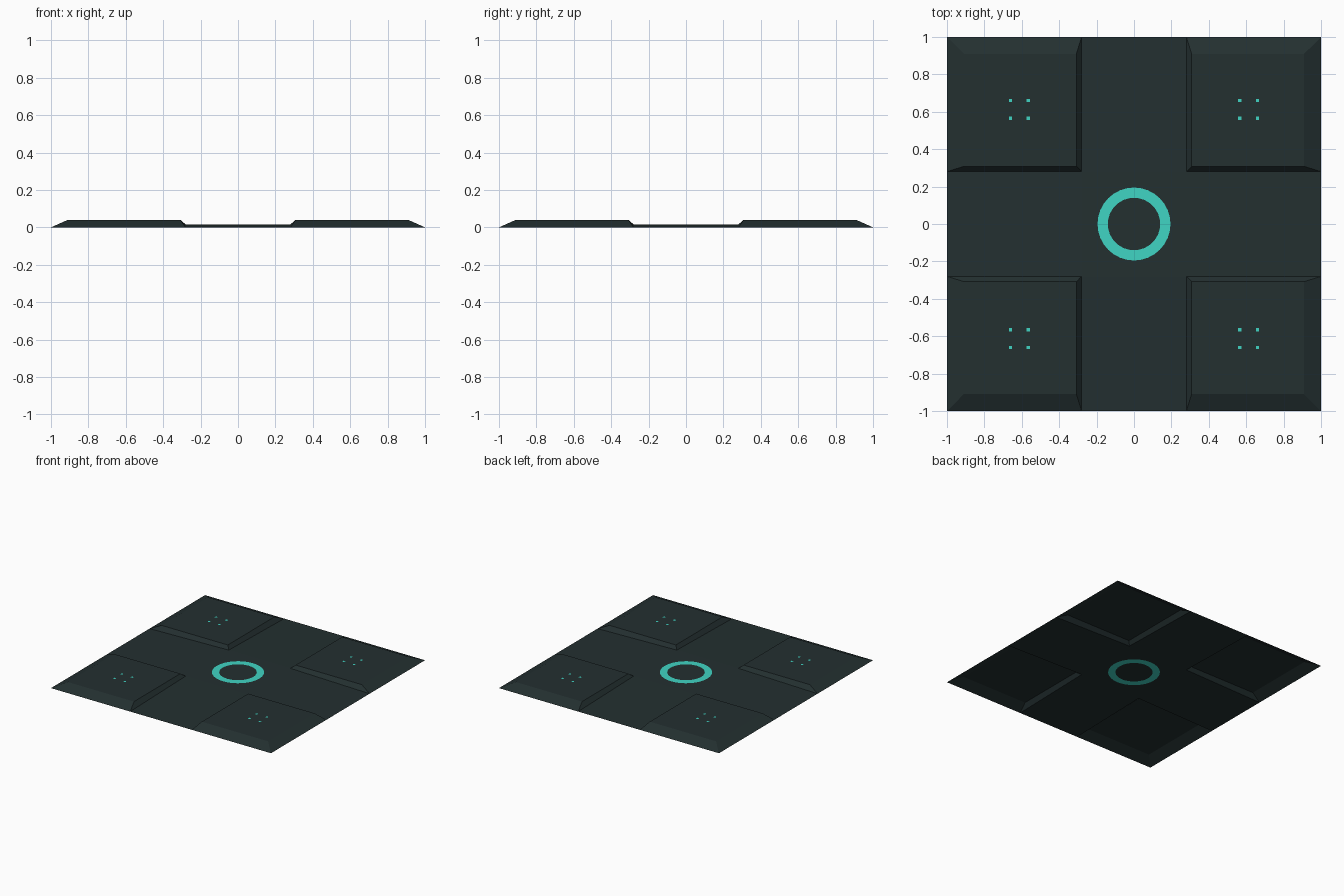
import bpy, bmesh, math

if "Cube" in bpy.data.objects:
    bpy.data.objects.remove(bpy.data.objects["Cube"])

A, B, C = 0.28, 0.308, 0.91      # channel half width, pad top inner / outer limit
Z_MID, Z_TOP = 0.016, 0.04


def material(name, rgb):
    m = bpy.data.materials.new(name)
    m.diffuse_color = (*rgb, 1)
    m.use_nodes = True
    m.node_tree.nodes["Principled BSDF"].inputs["Base Color"].default_value = m.diffuse_color
    return m


dark = material("dark_slate", (0.017, 0.029, 0.030))
teal = material("glowing_teal", (0.051, 0.66, 0.55))


def make(name, faces, mats):
    """faces: list of (points, material index); normals turned upward."""
    bm = bmesh.new()
    for pts, mi in faces:
        f = bm.faces.new([bm.verts.new(p) for p in pts])
        f.material_index = mi
    bmesh.ops.remove_doubles(bm, verts=bm.verts, dist=1e-5)
    bm.normal_update()
    bmesh.ops.reverse_faces(bm, faces=[f for f in bm.faces if f.normal.z < 0])
    me = bpy.data.meshes.new(name)
    bm.to_mesh(me)
    bm.free()
    for m in mats:
        me.materials.append(m)
    ob = bpy.data.objects.new(name, me)
    bpy.context.collection.objects.link(ob)


# centre square with the inlaid ring, built as concentric loops
N = 32


def circle(r):
    return [(r * math.cos(2 * math.pi * i / N), r * math.sin(2 * math.pi * i / N), Z_MID)
            for i in range(N)]


def square(h):
    pts = []
    for x, y, z in circle(1):
        k = h / max(abs(x), abs(y))
        pts.append((x * k, y * k, z))
    return pts


loops = [square(A), circle(0.195), circle(0.14)]
faces = [(loops[2], 0)]
for k in range(2):
    a, b = loops[k], loops[k + 1]
    for i in range(N):
        j = (i + 1) % N
        faces.append(([a[i], a[j], b[j], b[i]], k))
make("centre_ring_plate", faces, [dark, teal])

# four channel arms falling gently to the outer edge
for i, side in enumerate(("right", "back", "left", "front")):
    c, s = round(math.cos(i * math.pi / 2)), round(math.sin(i * math.pi / 2))
    arm = [(A, -A, Z_MID), (1, -A, 0), (1, A, 0), (A, A, Z_MID)]
    make("channel_" + side, [([(x * c - y * s, x * s + y * c, z) for x, y, z in arm], 0)], [dark])

# four raised corner pads with bevelled borders, and four small lights on each
for sx, nx in ((1, "right"), (-1, "left")):
    for sy, ny in ((1, "back"), (-1, "front")):
        base = [(A, A, Z_MID), (1, A, 0), (1, 1, 0), (A, 1, 0)]
        top = [(B, B, Z_TOP), (C, B, Z_TOP), (C, C, Z_TOP), (B, C, Z_TOP)]

        def flip(pts):
            return [(x * sx, y * sy, z) for x, y, z in pts]

        faces = [(flip(top), 0)]
        for i in range(4):
            j = (i + 1) % 4
            faces.append((flip([base[i], base[j], top[j], top[i]]), 0))
        make(f"corner_pad_{ny}_{nx}", faces, [dark])

        r = 0.009
        dots = []
        for x in (0.566, 0.66):
            for y in (0.566, 0.66):
                dots.append((flip([(x + dx * r, y + dy * r, Z_TOP + 0.0006)
                                   for dx, dy in ((-1, -1), (1, -1), (1, 1), (-1, 1))]), 0))
        make(f"pad_lights_{ny}_{nx}", dots, [teal])
